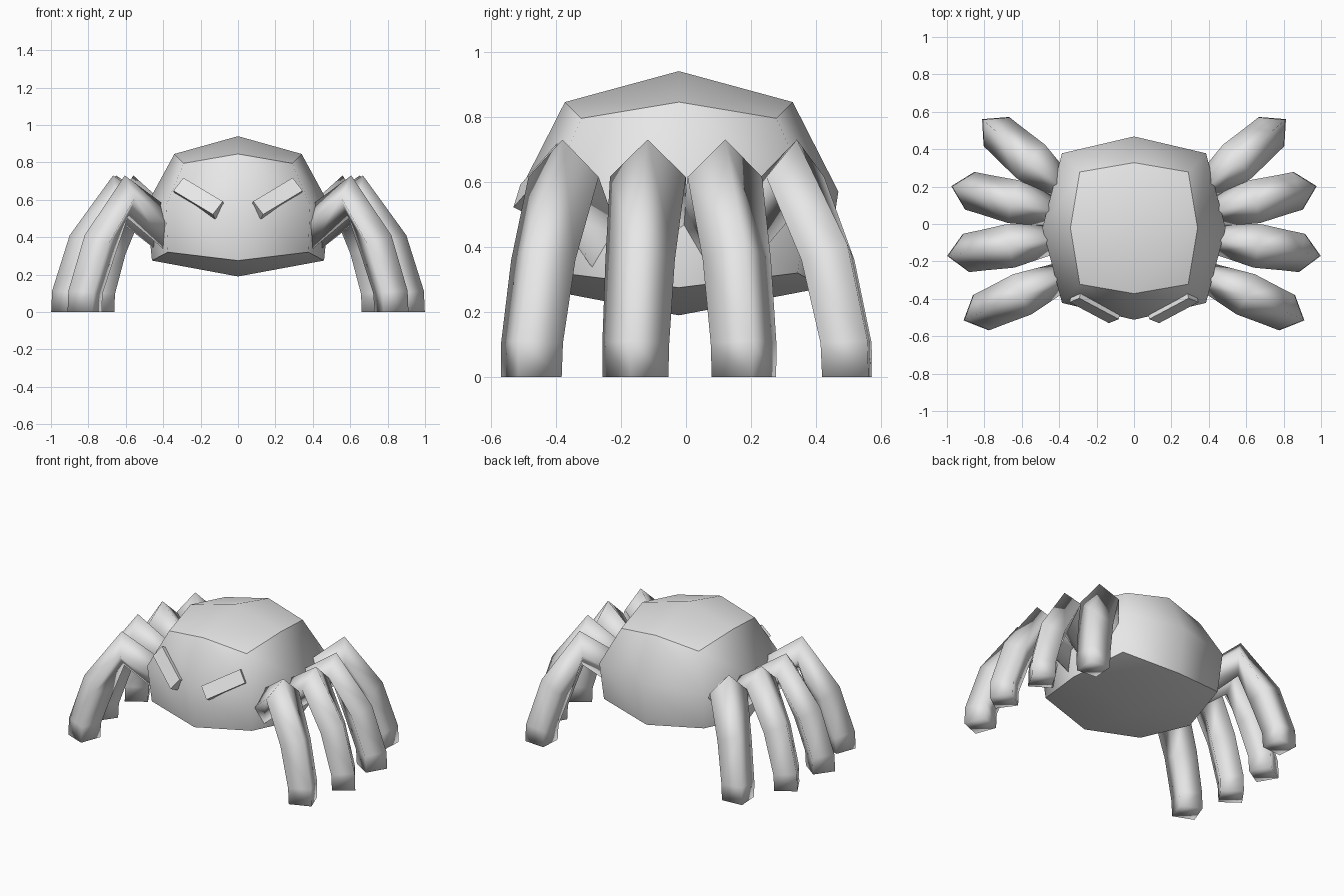
import bpy, bmesh, math
from mathutils import Vector, Matrix

cube = bpy.data.objects.get("Cube")
if cube:
    bpy.data.objects.remove(cube, do_unlink=True)

grey = bpy.data.materials.new("light_grey")
grey.use_nodes = True
grey.diffuse_color = (0.8, 0.8, 0.8, 1)
grey.node_tree.nodes["Principled BSDF"].inputs["Base Color"].default_value = (0.8, 0.8, 0.8, 1)


def finish(bm, name, smooth=True):
    """Turn a bmesh into a named object."""
    bmesh.ops.recalc_face_normals(bm, faces=bm.faces)
    for f in bm.faces:
        f.smooth = smooth
    mesh = bpy.data.meshes.new(name)
    bm.to_mesh(mesh)
    bm.free()
    mesh.materials.append(grey)
    obj = bpy.data.objects.new(name, mesh)
    bpy.context.collection.objects.link(obj)
    return obj


# Body: a cube cut once each way, then rounded level by level.
# Each level holds (half width x, half depth y, height) for its edge and corner points.
LEVELS = {
    1: {1: (0.34, 0.35, 0.845), 2: (0.29, 0.30, 0.795)},
    0: {1: (0.49, 0.49, 0.57), 2: (0.385, 0.40, 0.57)},
    -1: {1: (0.46, 0.445, 0.275), 2: (0.375, 0.365, 0.32)},
}
POLES = {1: 0.94, -1: 0.19}

bm = bmesh.new()
bmesh.ops.create_cube(bm, size=2)
bmesh.ops.subdivide_edges(bm, edges=bm.edges[:], cuts=1, use_grid_fill=True)
for v in bm.verts:
    sx, sy, sz = (round(c) for c in v.co)
    rim = abs(sx) + abs(sy)
    if rim:
        hx, hy, z = LEVELS[sz][rim]
        v.co = (sx * hx, sy * hy - 0.022, z)
    else:
        v.co = (0, -0.022, POLES[sz])
# crease around the top and bottom caps
poles = [max(bm.verts, key=lambda v: v.co.z), min(bm.verts, key=lambda v: v.co.z)]
for e in bm.edges:
    capped = [any(p in f.verts for p in poles) for f in e.link_faces]
    e.smooth = capped[0] == capped[1]
finish(bm, "body")

# Legs: diamond sections along a bent path in a vertical plane.
# Each ring: centre (reach, height), spine offset (reach, height), side half width
RINGS = [
    ((-0.50, 0.43), (-0.03, 0.10), 0.075),
    ((-0.243, 0.615), (0.008, 0.115), 0.118),
    ((-0.09, 0.36), (0.09, 0.05), 0.108),
    ((-0.005, 0.105), (0.10, 0.008), 0.104),
    ((0.0, 0.0), (0.10, 0.0), 0.102),
]


def leg(name, foot, angle, side):
    a = math.radians(angle)
    out = Vector((math.cos(a), math.sin(a), 0))
    across = Vector((-math.sin(a), math.cos(a), 0))
    up = Vector((0, 0, 1))
    bm = bmesh.new()
    rings = []
    for (r, z), (dr, dz), half in RINGS:
        c = Vector((*foot, 0)) + out * r + up * z
        spine = out * dr + up * dz
        pts = [c + spine, c + across * half, c - spine, c - across * half]
        rings.append([bm.verts.new((p.x * side, p.y, p.z)) for p in pts])
    for lo, hi in zip(rings, rings[1:]):
        for i in range(4):
            j = (i + 1) % 4
            bm.faces.new((lo[i], lo[j], hi[j], hi[i]))
    bm.faces.new(rings[0])
    bm.faces.new(rings[-1])
    finish(bm, name)


LEGS = {
    "front": ((0.82, -0.475), -24),
    "mid_front": ((0.90, -0.155), -9),
    "mid_back": ((0.88, 0.178), 14),
    "back": ((0.737, 0.495), 41),
}


# Eyes: slanted slabs lying on the face
def eye(name, side):
    n = Vector((0.21, -0.88, 0.43)).normalized()
    u = Vector((0.215, 0.11, 0.13))
    u = (u - n * u.dot(n)).normalized()
    w = n.cross(u)
    bm = bmesh.new()
    bmesh.ops.create_cube(bm, size=1)
    for v in bm.verts:
        p = u * v.co.x * 0.27 + w * v.co.y * 0.09 + n * v.co.z * 0.06
        p += Vector((0.207, -0.437, 0.607))
        v.co = (p.x * side, p.y, p.z)
    finish(bm, name, smooth=False)


for label, side in (("left", 1), ("right", -1)):
    eye(label + "_eye", side)
    for place, (foot, angle) in LEGS.items():
        leg(f"{label}_{place}_leg", foot, angle, side)
